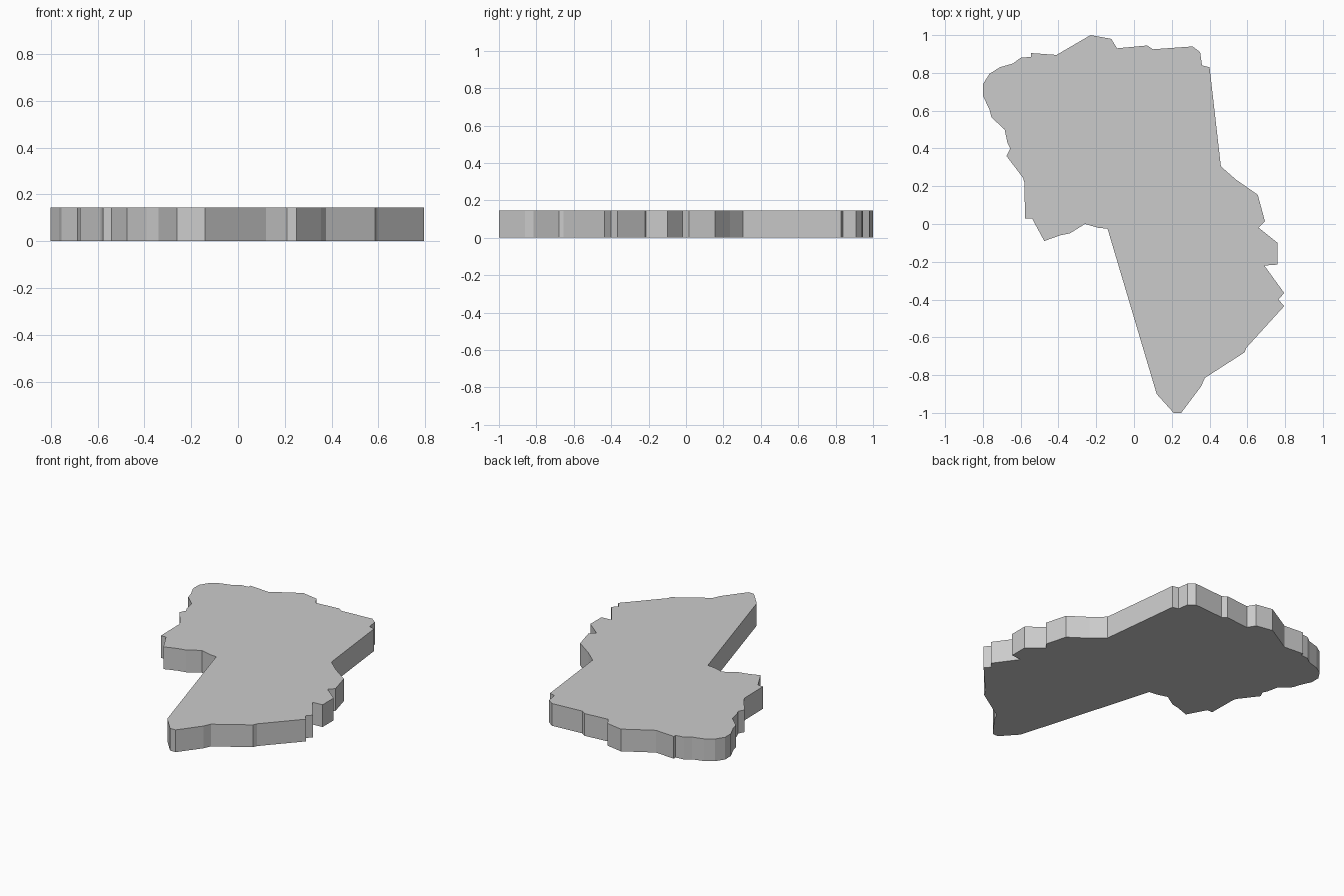
import bpy, bmesh

HEIGHT = 0.145

# Plan outline, clockwise from the northern tip
north_east = [(-.23, 1), (-.12, .98), (-.09, .93), (.07, .945), (.10, .925),
              (.31, .94), (.35, .91), (.36, .84), (.40, .83), (.46, .305),
              (.54, .235), (.655, .155), (.693, .015), (.66, -.02)]
south_east = [(.76, -.10), (.76, -.215), (.69, -.22), (.795, -.365),
              (.765, -.40), (.795, -.435), (.595, -.655), (.585, -.68),
              (.375, -.815), (.355, -.86), (.25, -1), (.21, -1), (.12, -.90)]
south_west = [(-.14, -.025), (-.19, -.02), (-.26, 0), (-.34, -.05),
              (-.39, -.06), (-.475, -.09), (-.54, .03), (-.577, .03),
              (-.58, .22), (-.588, .245), (-.675, .36), (-.655, .40)]
north_west = [(-.67, .43), (-.685, .50), (-.755, .565), (-.765, .605),
              (-.80, .68), (-.80, .74), (-.765, .795), (-.71, .83),
              (-.64, .85), (-.60, .88), (-.545, .885), (-.545, .905),
              (-.41, .895)]
outline = north_east + south_east + south_west + north_west

# Flat slab: one outline face extruded upwards
bm = bmesh.new()
base = bm.faces.new([bm.verts.new((x, y, 0)) for x, y in outline])
top = bmesh.ops.extrude_face_region(bm, geom=[base], use_keep_orig=True)["geom"]
bmesh.ops.translate(bm, vec=(0, 0, HEIGHT),
                    verts=[v for v in top if isinstance(v, bmesh.types.BMVert)])
bmesh.ops.recalc_face_normals(bm, faces=bm.faces)

mesh = bpy.data.meshes.new("map_slab")
bm.to_mesh(mesh)
bm.free()
bpy.context.collection.objects.link(bpy.data.objects.new("map_slab", mesh))
